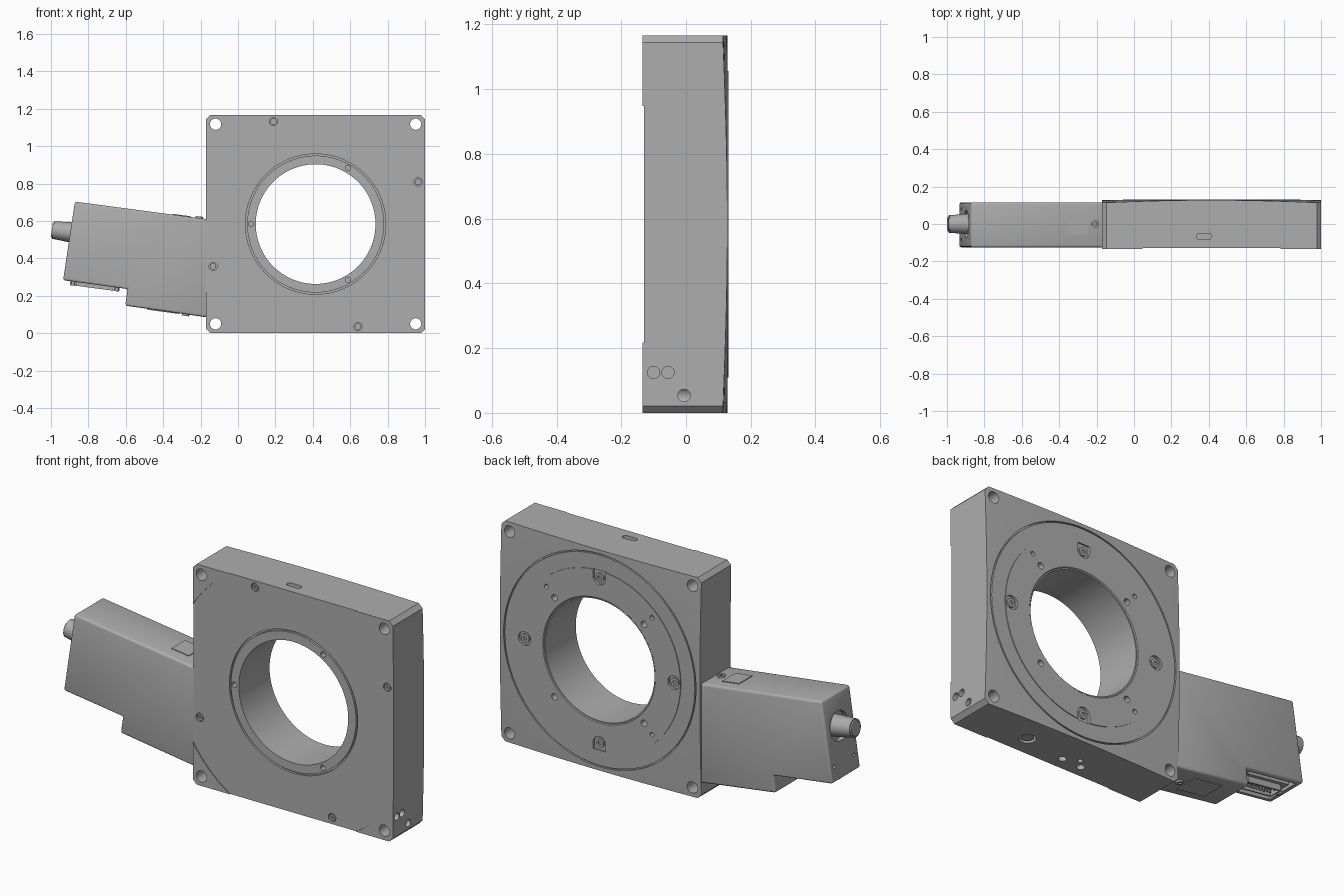
import bpy, bmesh, math
from mathutils import Vector

if "Cube" in bpy.data.objects:
    bpy.data.objects.remove(bpy.data.objects["Cube"])

CX, CZ = 0.415, 0.583          # centre of the aperture
FRONT, BACK = -0.134, 0.128
TILT = math.radians(7.5)       # tilt of the drive housing
U = Vector((math.cos(TILT), 0, -math.sin(TILT)))
N = Vector((math.sin(TILT), 0, math.cos(TILT)))
Y = Vector((0, 1, 0))
X = Vector((1, 0, 0))
Z = Vector((0, 0, 1))
parts = []

metal = bpy.data.materials.new("grey_metal")
metal.use_nodes = True
GREY = (0.42, 0.42, 0.42, 1)
metal.diffuse_color = GREY
metal.node_tree.nodes["Principled BSDF"].inputs["Base Color"].default_value = GREY


def finish(name, bm, keep=True):
    bmesh.ops.recalc_face_normals(bm, faces=bm.faces)
    mesh = bpy.data.meshes.new(name)
    bm.to_mesh(mesh)
    bm.free()
    mesh.materials.append(metal)
    ob = bpy.data.objects.new(name, mesh)
    bpy.context.collection.objects.link(ob)
    if keep:
        parts.append(ob)
    return ob


def prism(name, outline, y0, y1, keep=True):
    """Front outline in x, z extruded along y."""
    bm = bmesh.new()
    face = bm.faces.new([bm.verts.new((x, y0, z)) for x, z in outline])
    ext = bmesh.ops.extrude_face_region(bm, geom=[face])["geom"]
    moved = [v for v in ext if isinstance(v, bmesh.types.BMVert)]
    bmesh.ops.translate(bm, vec=(0, y1 - y0, 0), verts=moved)
    return finish(name, bm, keep)


def lathe(name, profile, keep=True, steps=128):
    """Closed (radius, y) profile revolved about the aperture axis."""
    bm = bmesh.new()
    rings = []
    for i in range(steps):
        a = math.tau * i / steps
        rings.append([bm.verts.new((CX + r * math.cos(a), y, CZ + r * math.sin(a))) for r, y in profile])
    n = len(profile)
    for i, ring in enumerate(rings):
        nxt = rings[(i + 1) % steps]
        for j in range(n):
            k = (j + 1) % n
            bm.faces.new((ring[j], ring[k], nxt[k], nxt[j]))
    return finish(name, bm, keep)


def band(name, r0, r1, y0, y1, keep=False):
    return lathe(name, [(r0, y0), (r1, y0), (r1, y1), (r0, y1)], keep)


def rod(name, start, end, r, r2=None, keep=True, sides=32):
    start, end = Vector(start), Vector(end)
    d = end - start
    bm = bmesh.new()
    bmesh.ops.create_cone(bm, cap_ends=True, segments=sides, radius1=r,
                          radius2=r if r2 is None else r2, depth=d.length)
    bm.transform(d.to_track_quat('Z', 'Y').to_matrix().to_4x4())
    bmesh.ops.translate(bm, vec=(start + end) / 2, verts=bm.verts)
    return finish(name, bm, keep)


def block(name, centre, length, width, height, u=U, n=N, keep=True):
    """Box with its length along u, width along y and height along n."""
    bm = bmesh.new()
    bmesh.ops.create_cube(bm, size=1)
    for v in bm.verts:
        v.co = Vector(centre) + u * v.co.x * length + Y * v.co.y * width + n * v.co.z * height
    return finish(name, bm, keep)


def apply(ob, mod):
    bpy.context.view_layer.objects.active = ob
    bpy.ops.object.modifier_apply(modifier=mod.name)


def cut(cutter, *targets):
    for ob in targets:
        mod = ob.modifiers.new("cut", 'BOOLEAN')
        mod.operation, mod.solver, mod.object = 'DIFFERENCE', 'EXACT', cutter
        apply(ob, mod)
    bpy.data.objects.remove(cutter)


def hole(targets, point, axis, r, depth):
    """Blind hole from a surface point inwards along axis."""
    p = Vector(point)
    cut(rod("cutter", p - axis * 0.03, p + axis * depth, r, keep=False), *targets)


def polar(r, deg, y):
    a = math.radians(deg)
    return Vector((CX + r * math.cos(a), y, CZ + r * math.sin(a)))


# Square stage body with chamfered corners
L, R, T, C = -0.17, 1.0, 1.166, 0.022
body = prism("stage_body", [(L + C, 0), (R - C, 0), (R, C), (R, T - C),
                            (R - C, T), (L + C, T), (L, T - C), (L, C)], FRONT, BACK)
# Corners of the back fall away as a shallow cone; the front keeps raised corner pads
cut(lathe("cutter", [(0.58, BACK), (0.9, 0.109), (0.9, 0.2), (0.58, 0.2)], False), body)
cut(rod("cutter", (CX, -0.2, CZ), (CX, FRONT + 0.005, CZ), 0.69, keep=False, sides=128), body)
# Aperture
cut(rod("cutter", (CX, -0.3, CZ), (CX, 0.3, CZ), 0.32, keep=False, sides=128), body)
# Ring grooves on the front and back
cut(band("cutter", 0.366, 0.375, -0.2, -0.117), body)
cut(band("cutter", 0.556, 0.563, 0.118, 0.2), body)

# Raised rotor ring on the back, with a bevelled inner rim
rotor = lathe("rotor_ring", [(0.32, 0.11), (0.475, 0.11), (0.475, 0.132), (0.33, 0.132), (0.32, 0.122)])

# Four clamp notches with their screws
for deg in (0, 90, 180, 270):
    out = polar(1, deg, 0) - polar(0, deg, 0)
    side = Y.cross(out)
    c = polar(0.437, deg, 0)
    cut(rod("cutter", c + Y * 0.12, c + Y * 0.2, 0.036, keep=False), body, rotor)
    cut(block("cutter", c + out * 0.0195 + Y * 0.16, 0.039, 0.08, 0.072, out, side, False), body, rotor)
    screw = rod("clamp_screw", c + Y * 0.11, c + Y * 0.128, 0.023)
    cut(rod("cutter", c + Y * 0.121, c + Y * 0.15, 0.011, keep=False, sides=6), screw)

# Mounting holes in the rotor, diagonal pairs
for deg in (45, 135, 225, 315):
    hole([body, rotor], polar(0.37, deg, 0.132), -Y, 0.017, 0.05)
    hole([body, rotor], polar(0.437, deg, 0.132), -Y, 0.012, 0.05)

# Through holes in the corners
for x in (-0.12, 0.95):
    for z in (0.05, 1.117):
        cut(rod("cutter", (x, -0.3, z), (x, 0.3, z), 0.03, keep=False), body)

# Inner front ring holes
for deg in (60, 180, 300):
    hole([body], polar(0.346, deg, -0.129), Y, 0.014, 0.03)

# Countersunk front screws
for deg in (22.4, 112.4, 202.4, 292.4):
    p = polar(0.593, deg, -0.129)
    hole([body], p, Y, 0.022, 0.012)
    screw = rod("front_screw", p + Y * 0.003, p + Y * 0.016, 0.017)
    cut(rod("cutter", p - Y * 0.02, p + Y * 0.01, 0.008, keep=False, sides=6), screw)

# Side and bottom ports
for y, z in ((-0.1, 0.125), (-0.056, 0.125), (-0.006, 0.054)):
    hole([body], (R, y, z), -X, 0.019, 0.06)
for x, y, r in ((0.63, -0.02, 0.04), (0.385, -0.06, 0.02), (0.27, -0.065, 0.02), (0.31, -0.02, 0.013)):
    hole([body], (x, y, 0), Z, r, 0.035)
rod("bottom_plug", (0.63, -0.02, 0.006), (0.63, -0.02, 0.04), 0.031)

# Rounded slot in the top
for x in (0.35, 0.40):
    hole([body], (x, -0.066, T), -Z, 0.016, 0.02)
cut(block("cutter", (0.375, -0.066, T), 0.05, 0.032, 0.04, X, Z, False), body)

# Tilted drive housing with a step underneath
housing = prism("drive_housing", [(-0.872, 0.703), (-0.935, 0.283), (-0.59, 0.236), (-0.603, 0.147),
                                  (-0.155, 0.083), (-0.155, 0.608)], -0.125, 0.115)
bevel = housing.modifiers.new("bevel", 'BEVEL')
bevel.width, bevel.segments = 0.012, 3
apply(housing, bevel)

# Cable gland in a round recess on the end
end = Vector((-0.902, 0, 0.54))
hole([housing], end, U, 0.075, 0.03)
gland = rod("cable_gland", end + U * 0.05, end - U * 0.088, 0.057, 0.047)
rod("gland_tip", end - U * 0.08, end - U * 0.094, 0.045, 0.038)
hole([gland], end - U * 0.088, U, 0.02, 0.02)
for y in (-0.085, 0.08):
    hole([housing], (-0.925, y, 0.36), U, 0.009, 0.02)

# Socket under the housing
mid = Vector((-0.765, -0.005, 0.259))
cut(block("cutter", mid, 0.28, 0.19, 0.09, keep=False), housing)
block("socket_base", mid + N * 0.03, 0.27, 0.11, 0.035)
shell = block("socket_shell", mid + N * 0.006, 0.2, 0.075, 0.05)
cut(block("cutter", mid - N * 0.01, 0.185, 0.06, 0.05, keep=False), shell)
for i in range(9):
    for y in (-0.014, 0.014):
        p = mid + U * (i - 4) * 0.019 + Y * y
        rod("socket_pin", p + N * 0.02, p - N * 0.012, 0.005, sides=8)
for s in (-1, 1):
    p = mid + U * s * 0.118
    rod("socket_post", p + N * 0.03, p - N * 0.02, 0.015, sides=6)

# Cover plates and screws on the housing
top = Vector((-0.3, 0, 0.627))
bottom = Vector((-0.4, -0.005, 0.118))
block("top_cover", top + N * 0.001, 0.1, 0.11, 0.006)
block("bottom_cover", bottom - N * 0.001, 0.17, 0.13, 0.006)
for name, p, n in (("top_screw", Vector((-0.207, 0, 0.615)), N), ("bottom_screw", Vector((-0.28, -0.005, 0.101)), -N)):
    screw = rod(name, p - n * 0.02, p + n * 0.009, 0.02)
    cut(rod("cutter", p, p + n * 0.03, 0.009, keep=False, sides=6), screw)

# Smooth shading with sharp edges kept
bpy.ops.object.select_all(action='DESELECT')
for ob in parts:
    ob.select_set(True)
bpy.context.view_layer.objects.active = body
bpy.ops.object.shade_smooth_by_angle(angle=math.radians(30))
